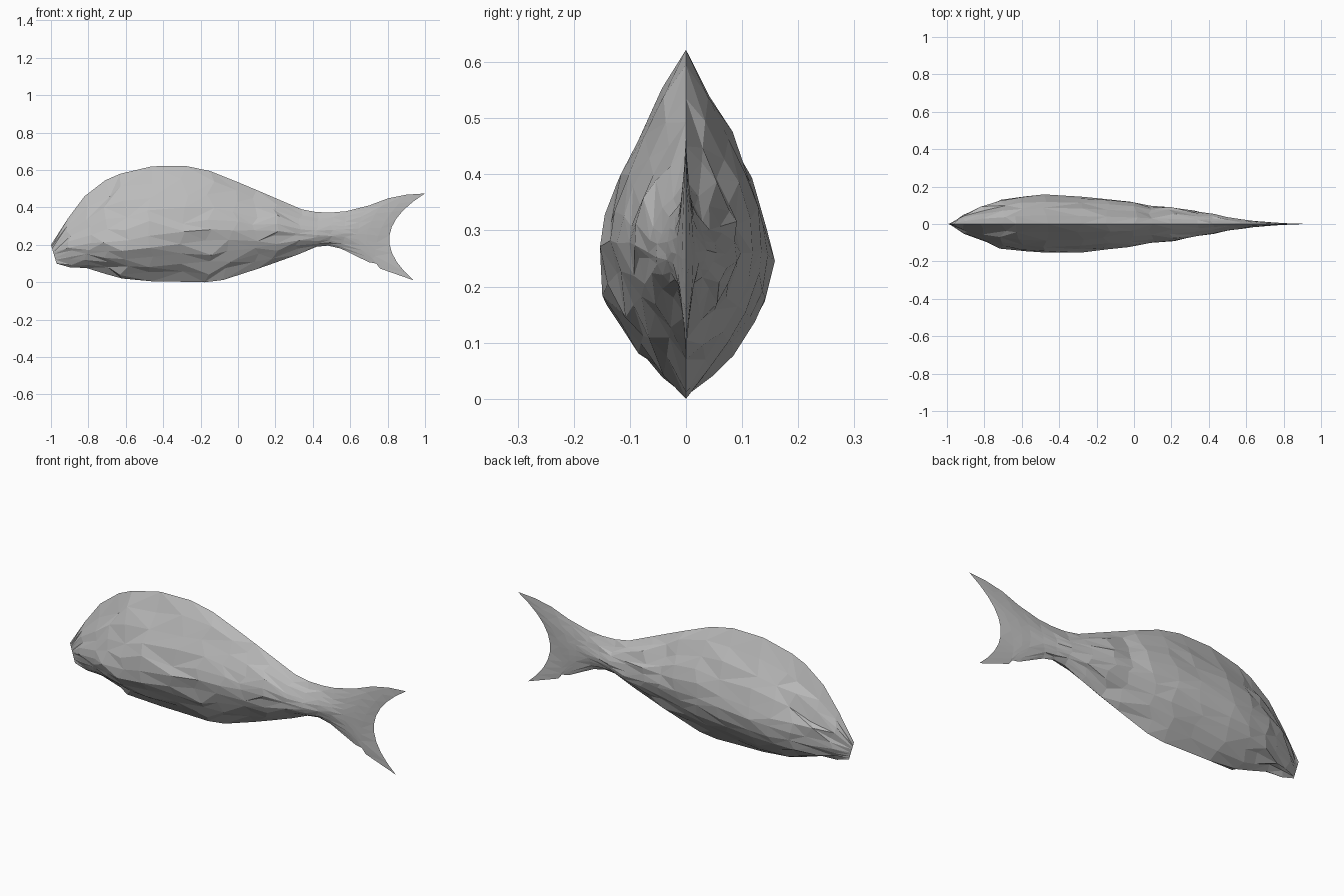
import bpy, bmesh, math, random
from mathutils import Vector

if "Cube" in bpy.data.objects:
    bpy.data.objects.remove(bpy.data.objects["Cube"], do_unlink=True)
random.seed(4)

grey = bpy.data.materials.new("soft grey")
grey.use_nodes = True
colour = (0.5, 0.5, 0.5, 1)
grey.diffuse_color = colour
grey.node_tree.nodes["Principled BSDF"].inputs["Base Color"].default_value = colour

# Sections from nose to tail: back x, z; flank ridge x, z; belly x, z; half width
sections = [
    (-1, .2, -.985, .15, -.97, .1, 0),
    (-.91, .34, -.9, .19, -.9, .08, .055),
    (-.82, .46, -.8, .21, -.81, .076, .1),
    (-.71, .545, -.7, .22, -.71, .045, .131),
    (-.63, .58, -.6, .23, -.62, .02, .153),
    (-.46, .62, -.47, .25, -.46, .005, .16),
    (-.28, .622, -.3, .26, -.32, .003, .151),
    (-.15, .595, -.15, .27, -.18, 0, .14),
    (0, .535, -.02, .27, -.08, .012, .125),
    (.1, .493, .09, .27, .1, .07, .105),
    (.2, .45, .2, .275, .2, .105, .1),
    (.34, .39, .32, .265, .32, .148, .078),
    (.42, .375, .42, .255, .42, .19, .055),
    (.5, .373, .5, .26, .48, .196, .037),
    (.58, .38, .57, .26, .55, .18, .026),
    (.7, .41, .64, .26, .7, .107, .017),
    (.8, .448, .69, .255, .74, .1, .013),
    (.9, .468, .75, .25, .76, .073, .007),
    (1, .475, .81, .25, .94, .01, 0),
]
STEPS = 10


def section_points(section, side):
    """Points down one flank, from the back to the belly."""
    tx, tz, mx, mz, bx, bz, width = section
    points = []
    for i in range(STEPS + 1):
        t = i / STEPS
        a, b, c = (1 - t) * (1 - 2 * t), 4 * t * (1 - t), t * (2 * t - 1)
        s = 1 - abs(2 * t - 1)
        bulge = width * (.8 * math.sin(s * math.pi / 2) + .2 * s)
        p = Vector((a * tx + b * mx + c * bx, side * bulge, a * tz + b * mz + c * bz))
        if 0 < i < STEPS and width > 0:
            loose = min(1, width / .1)
            p.x += random.uniform(-.022, .022) * loose
            p.z += random.uniform(-.014, .014) * loose
            p.y *= random.uniform(.95, 1.02)
        points.append(p)
    return points


# Body and tail fin: two faceted flanks meeting along the back and belly
bm = bmesh.new()
for side in (-1, 1):
    rows = [[bm.verts.new(p) for p in section_points(s, side)] for s in sections]
    for r0, r1 in zip(rows, rows[1:]):
        for i in range(STEPS):
            a, b, c, d = r0[i], r0[i + 1], r1[i + 1], r1[i]
            tris = random.choice((((a, b, c), (a, c, d)), ((a, b, d), (b, c, d))))
            for tri in tris:
                bm.faces.new(tri if side < 0 else tri[::-1])
bmesh.ops.remove_doubles(bm, verts=bm.verts[:], dist=.0005)

# Small folds where the side fins lie against the body
for v in bm.verts:
    if .15 < v.co.x < .36 and .25 < v.co.z < .3 and abs(v.co.y) > .04:
        v.co.y *= .9
    if .05 < v.co.x < .14 and v.co.y > .05:
        v.co.y *= .93
bmesh.ops.recalc_face_normals(bm, faces=bm.faces[:])

mesh = bpy.data.meshes.new("fish_body")
bm.to_mesh(mesh)
bm.free()
mesh.materials.append(grey)
fish = bpy.data.objects.new("fish_body", mesh)
bpy.context.collection.objects.link(fish)
